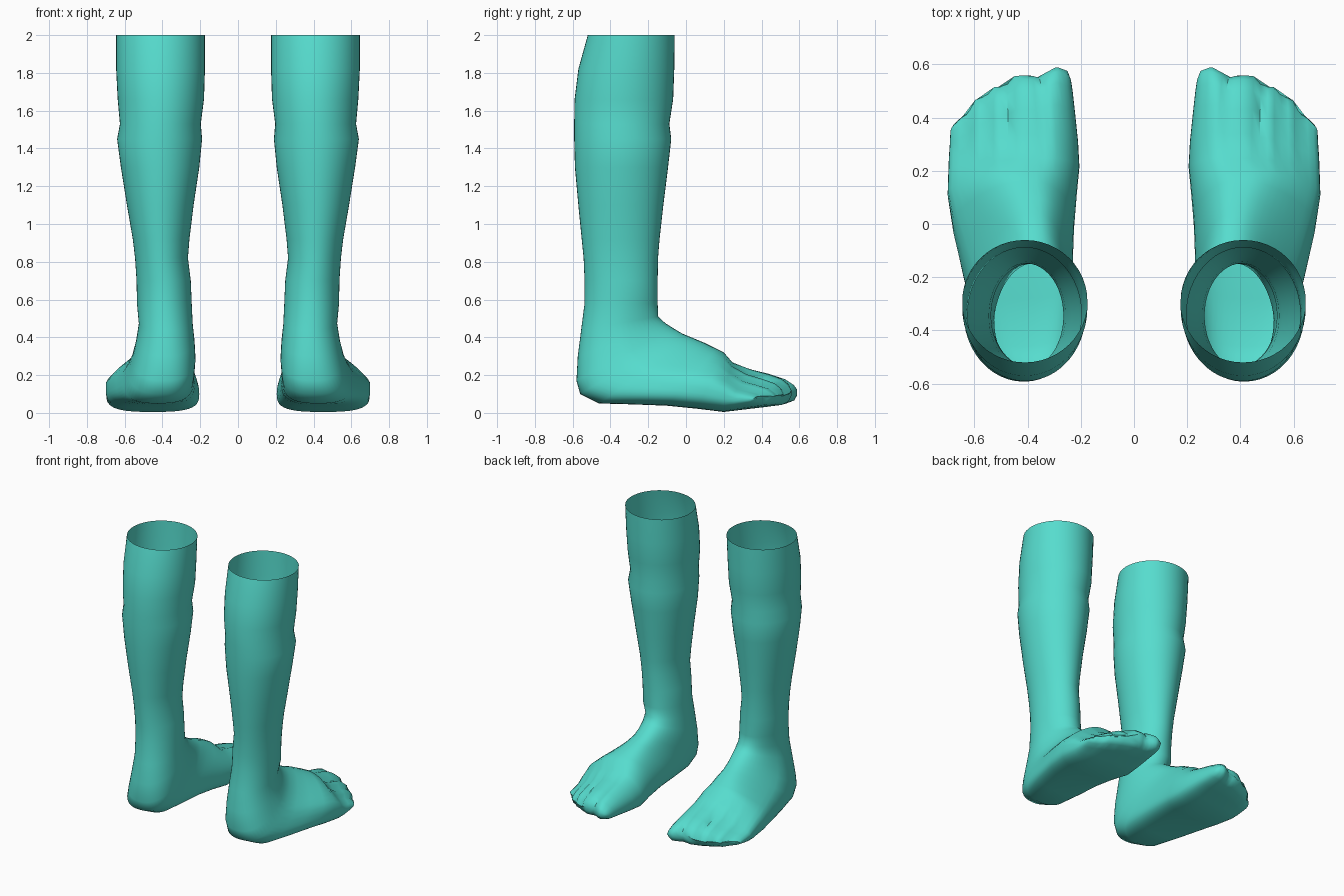
import bpy, bmesh, math

if "Cube" in bpy.data.objects:
    bpy.data.objects.remove(bpy.data.objects["Cube"])

N = 48  # points around each cross-section

skin = bpy.data.materials.new("turquoise")
skin.diffuse_color = (0.093, 0.716, 0.617, 1)
skin.use_nodes = True
skin.node_tree.nodes["Principled BSDF"].inputs["Base Color"].default_value = skin.diffuse_color

# Shin sections: height, front y, back y, inner x, outer x
SHIN = [
    (2.00, -.06, -.52, .175, .645), (1.82, -.062, -.57, .175, .645),
    (1.66, -.068, -.59, .18, .637), (1.53, -.088, -.592, .197, .625),
    (1.45, -.078, -.592, .19, .64), (1.30, -.095, -.588, .205, .62),
    (1.10, -.12, -.57, .235, .588), (0.92, -.14, -.552, .257, .557),
    (0.82, -.148, -.542, .265, .545), (0.70, -.15, -.537, .25, .537),
    (0.58, -.15, -.537, .245, .535),
]
# Foot sections fan round the ankle: top y, z, underside y, z, inner x, outer x
FOOT = [
    (-.147, .51, -.555, .44, .24, .525), (-.11, .475, -.573, .30, .23, .54),
    (-.07, .45, -.58, .17, .225, .56), (-.02, .42, -.56, .10, .23, .58),
    (.04, .395, -.46, .05, .235, .61), (.10, .37, -.28, .045, .23, .645),
    (.16, .34, -.10, .038, .225, .68), (.20, .32, .06, .022, .215, .70),
    (.25, .27, .20, .005, .205, .697), (.35, .24, .32, .018, .21, .695),
    (.45, .215, .43, .03, .22, .692), (.53, .19, .53, .042, .23, .69),
    (.572, .16, .57, .06, .237, .688), (.587, .13, .587, .09, .25, .68),
]
# Toe-line: how far forward the toes reach at each x
TOES = [(.21, .52), (.25, .575), (.29, .59), (.335, .567), (.36, .55), (.40, .56),
        (.45, .555), (.475, .525), (.50, .515), (.53, .515), (.56, .48),
        (.60, .465), (.625, .415), (.65, .40), (.69, .36)]
GAPS = (.35, .47, .555, .625)


def toe_reach(x):
    if x <= TOES[0][0]:
        return TOES[0][1]
    for (x0, y0), (x1, y1) in zip(TOES, TOES[1:]):
        if x <= x1:
            return y0 + (y1 - y0) * (x - x0) / (x1 - x0)
    return TOES[-1][1]


def spow(v, p):
    return math.copysign(abs(v) ** p, v)


def section(ty, tz, by, bz, xi, xo, foot):
    """One ring; foot (0..1) makes it squarer, wider low down and high on the inside."""
    pts = []
    for i in range(N):
        a = 2 * math.pi * i / N
        p = 1 - 0.22 * foot
        u, v = spow(math.cos(a), p), spow(math.sin(a), p)
        v -= 0.28 * foot * (1 - v * v)
        x = (xi + xo) / 2 + (xo - xi) / 2 * u - 0.05 * foot * max(v, 0) * (u + 1)
        t = (v + 1) / 2
        y, z = by + (ty - by) * t, bz + (tz - bz) * t
        if y > .2:  # follow the toe-line, with grooves between toes
            y2 = .2 + (y - .2) * (toe_reach(x) - .2) / .387
            groove = max(math.exp(-((x - g) / .016) ** 2) for g in GAPS)
            z -= .018 * groove * max(v, 0) * min(1, (y - .2) / .15)
            z -= max(0, x - .35) * .18 * t * min(1, (y - .2) / .15)
            y = y2
        pts.append((x, y, z))
    return pts


def build_leg(name, side):
    rings = [section(f, z, b, z, xi, xo, 0) for z, f, b, xi, xo in SHIN]
    rings += [section(*r, min(1, (k + 1) / 6)) for k, r in enumerate(FOOT)]
    bm = bmesh.new()
    vs = [[bm.verts.new((side * x, y, z)) for x, y, z in r] for r in rings]
    # Skin from the open top down to the toes
    for r0, r1 in zip(vs, vs[1:]):
        for i in range(N):
            j = (i + 1) % N
            f = (r0[i], r1[i], r1[j], r0[j])
            bm.faces.new(f if side > 0 else f[::-1])
    # Toe tips closed with strips from top edge to bottom edge
    e = vs[-1]
    for i in range(N // 2):
        f = []
        for w in (e[i], e[i + 1], e[N - i - 1], e[(N - i) % N]):
            if w not in f:
                f.append(w)
        bm.faces.new(f if side > 0 else f[::-1])
    bmesh.ops.recalc_face_normals(bm, faces=bm.faces)
    # Shin wall must face outward
    bm.faces.ensure_lookup_table()
    f = bm.faces[0]
    c = f.calc_center_median()
    if f.normal.x * (c.x - side * .41) + f.normal.y * (c.y + .3) < 0:
        bmesh.ops.reverse_faces(bm, faces=bm.faces)
    me = bpy.data.meshes.new(name)
    bm.to_mesh(me)
    bm.free()
    me.materials.append(skin)
    ob = bpy.data.objects.new(name, me)
    bpy.context.collection.objects.link(ob)
    bpy.ops.object.select_all(action='DESELECT')
    ob.select_set(True)
    bpy.context.view_layer.objects.active = ob
    bpy.ops.object.shade_smooth_by_angle(angle=math.radians(50))


build_leg("right_lower_leg", 1)
build_leg("left_lower_leg", -1)
